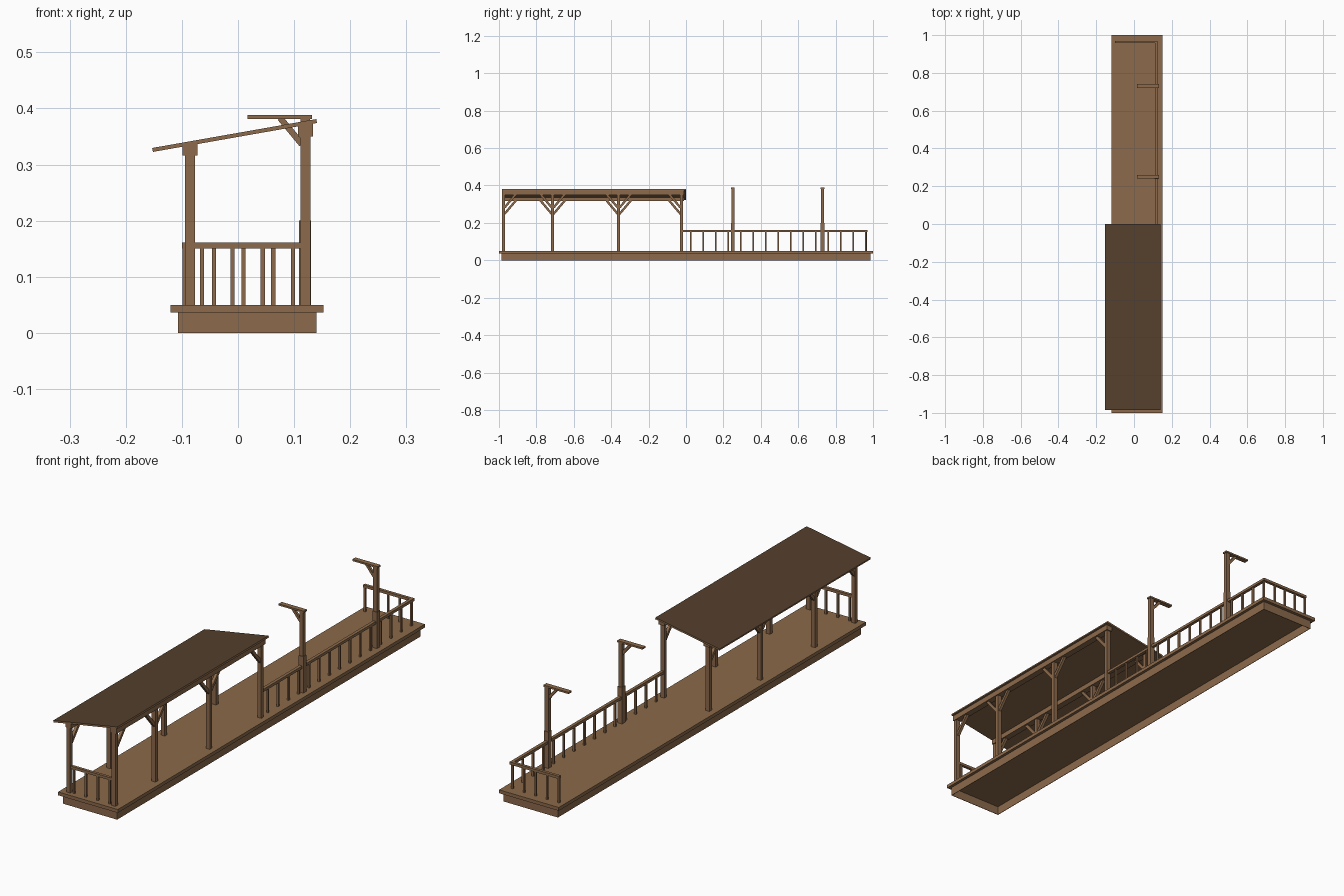
import bpy, bmesh, math
from mathutils import Vector

if "Cube" in bpy.data.objects:
    bpy.data.objects.remove(bpy.data.objects["Cube"])


def mat(name, rgb):
    m = bpy.data.materials.new(name)
    m.diffuse_color = (*rgb, 1)
    m.use_nodes = True
    m.node_tree.nodes["Principled BSDF"].inputs["Base Color"].default_value = m.diffuse_color
    return m


WOOD = mat("brown_wood", (0.262, 0.144, 0.070))
DARK = mat("dark_roofing", (0.089, 0.050, 0.026))


def finish(name, bm):
    bmesh.ops.recalc_face_normals(bm, faces=bm.faces)
    me = bpy.data.meshes.new(name)
    bm.to_mesh(me)
    bm.free()
    ob = bpy.data.objects.new(name, me)
    bpy.context.collection.objects.link(ob)
    me.materials.append(WOOD)
    return ob


def prism(name, pts, a, b, axis="y"):
    """Extrude a profile: (x,z) along y, or (y,z) along x."""
    bm = bmesh.new()
    rings = []
    for t in (a, b):
        rings.append([bm.verts.new((p, t, q) if axis == "y" else (t, p, q)) for p, q in pts])
    bm.faces.new(rings[0])
    bm.faces.new(rings[1][::-1])
    n = len(pts)
    for i in range(n):
        j = (i + 1) % n
        bm.faces.new((rings[0][i], rings[1][i], rings[1][j], rings[0][j]))
    return finish(name, bm)


def box(name, x0, x1, y0, y1, z0, z1):
    return prism(name, [(x0, z0), (x1, z0), (x1, z1), (x0, z1)], y0, y1)


def strut(name, p, q, w, a, b, axis):
    """Diagonal brace between two profile points."""
    p, q = Vector(p), Vector(q)
    d = (q - p).normalized()
    n = Vector((-d.y, d.x)) * w / 2
    return prism(name, [p - n, q - n, q + n, p + n], a, b, axis)


# Platform: deck on a skirt that is open underneath
box("deck", -0.12, 0.152, -1, 1, 0.036, 0.05)
base = box("base_skirt", -0.107, 0.14, -0.987, 0.987, 0, 0.036)
bm = bmesh.new()
bm.from_mesh(base.data)
flat = [f for f in bm.faces if abs(f.normal.z) > 0.9]
bmesh.ops.delete(bm, geom=flat, context="FACES")
bm.to_mesh(base.data)
bm.free()
solid = base.modifiers.new("thickness", "SOLIDIFY")
solid.thickness = 0.003
solid.offset = -1

# Shelter posts, beams and braces
POSTS = (-0.975, -0.713, -0.36, -0.025)
for side, x, top, btop in (("left", -0.0855, 0.316, 0.335), ("right", 0.12, 0.35, 0.371)):
    prism(side + "_beam", [(x - 0.0135, top), (x + 0.0135, top),
                           (x + 0.0135, btop + 0.003), (x - 0.0135, btop - 0.001)], -0.983, -0.012)
    for i, y in enumerate(POSTS):
        box(side + "_post", x - 0.009, x + 0.009, y - 0.008, y + 0.008, 0.05, top)
        for s in (-1, 1):
            if (i == 0 and s < 0) or (i == 3 and s > 0):
                continue
            strut(side + "_brace", (y + s * 0.005, top - 0.068), (y + s * 0.065, top + 0.003),
                  0.012, x - 0.006, x + 0.006, "x")

# Sloping roof with dark top
roof = prism("roof", [(-0.1515, 0.3225), (0.141, 0.374), (0.1395, 0.381), (-0.153, 0.3295)], -0.985, 0.0)
roof.data.materials.append(DARK)
for f in roof.data.polygons:
    if f.normal.z > 0.5:
        f.material_index = 1

# Railings
box("long_rail", 0.112, 0.125, -0.02, 0.97, 0.150, 0.161)
box("back_rail", -0.10, 0.112, 0.958, 0.97, 0.150, 0.161)
box("front_rail", -0.077, 0.111, -0.981, -0.969, 0.150, 0.161)
R = 0.0038


def baluster(x, y):
    box("baluster", x - R, x + R, y - R, y + R, 0.05, 0.15)


for i in range(15):
    baluster(0.1185, 0.025 + 0.0668 * i)
for i in range(4):
    baluster(-0.064 + 0.054 * i, -0.975)
    baluster(-0.0955 + 0.0527 * i, 0.964)

# Lamp posts with arm and brace
for y in (0.25, 0.73):
    box("lamp_post_foot", 0.109, 0.130, y - 0.0105, y + 0.0105, 0.05, 0.2)
    box("lamp_post", 0.111, 0.128, y - 0.008, y + 0.008, 0.2, 0.381)
    box("lamp_arm", 0.017, 0.132, y - 0.01, y + 0.01, 0.381, 0.388)
    strut("lamp_brace", (0.114, 0.336), (0.075, 0.383), 0.011, y - 0.005, y + 0.005, "y")
